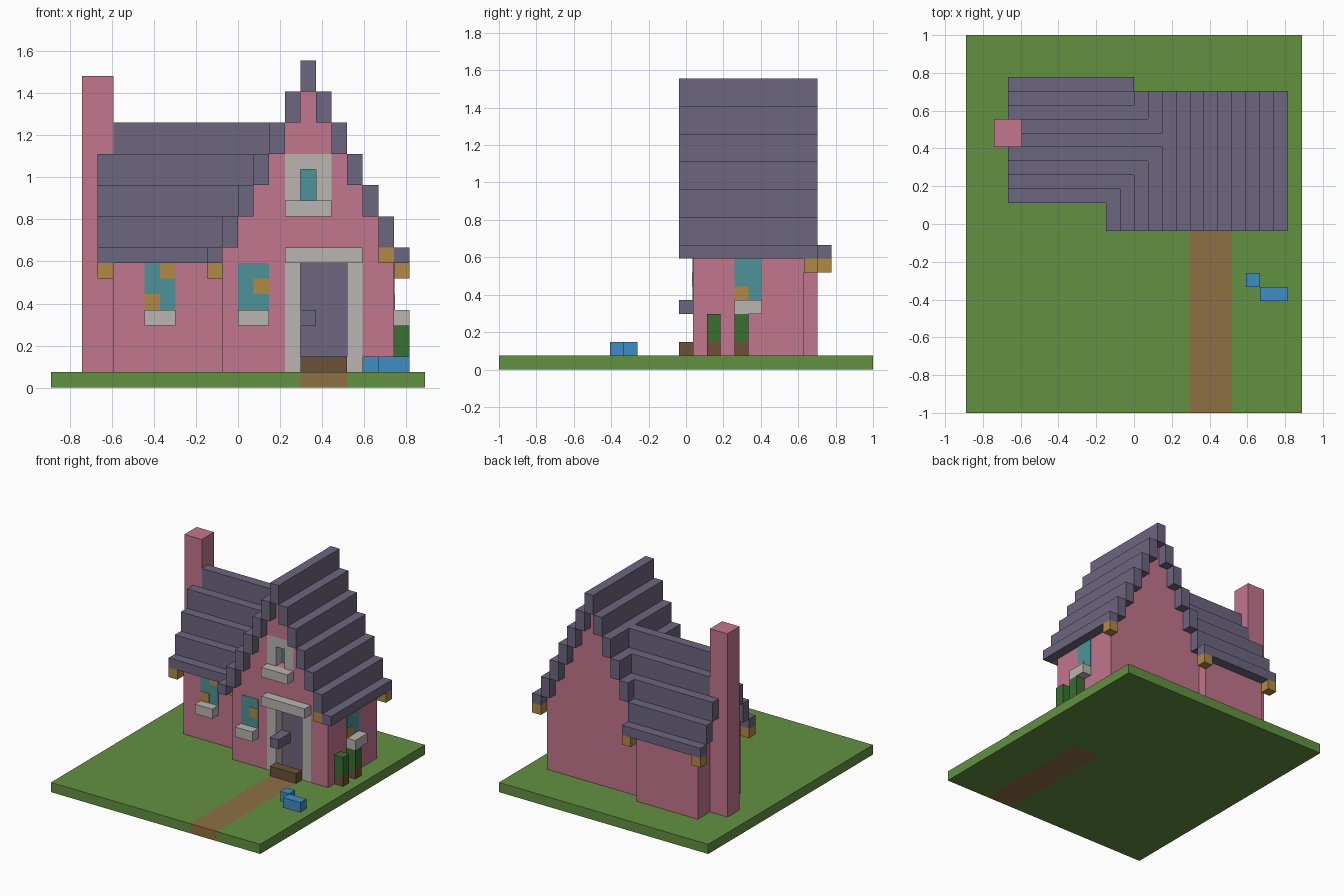
import bpy, bmesh

old = bpy.data.objects.get("Cube")
if old:
    bpy.data.objects.remove(old, do_unlink=True)

# Everything is laid out on a block grid: 24 wide, 27 deep
U = 2 / 27


def place(x, y, z):
    return ((x - 12) * U, (y - 13.5) * U, z * U)


def linear(c):
    c /= 255
    return c / 12.92 if c <= 0.04045 else ((c + 0.055) / 1.055) ** 2.4


def colour(name, *rgb):
    m = bpy.data.materials.new(name)
    value = [linear(c) for c in rgb] + [1]
    m.use_nodes = True
    m.diffuse_color = value
    m.node_tree.nodes["Principled BSDF"].inputs["Base Color"].default_value = value
    return m


grass = colour("grass_green", 98, 145, 65)
dirt = colour("path_brown", 141, 112, 66)
pink = colour("wall_pink", 194, 118, 141)
slate = colour("roof_slate", 108, 102, 126)
stone = colour("stone_grey", 185, 181, 178)
glass = colour("glass_teal", 77, 147, 153)
ochre = colour("timber_ochre", 177, 138, 66)
leaf = colour("leaf_dark_green", 56, 112, 48)
wood = colour("wood_brown", 109, 81, 53)
blue = colour("flower_blue", 61, 141, 195)


def finish(name, bm, mat):
    bmesh.ops.recalc_face_normals(bm, faces=bm.faces)
    mesh = bpy.data.meshes.new(name)
    bm.to_mesh(mesh)
    bm.free()
    mesh.materials.append(mat)
    ob = bpy.data.objects.new(name, mesh)
    bpy.context.collection.objects.link(ob)
    return ob


def blocks(name, mat, *bounds):
    """One object made of boxes, each (x0, x1, y0, y1, z0, z1) in grid units."""
    bm = bmesh.new()
    for x0, x1, y0, y1, z0, z1 in bounds:
        new = bmesh.ops.create_cube(bm, size=1)["verts"]
        for v in new:
            v.co = place(x1 if v.co.x > 0 else x0,
                         y1 if v.co.y > 0 else y0,
                         z1 if v.co.z > 0 else z0)
    return finish(name, bm, mat)


def gable(name, lo, hi, start, end, along_x):
    """Solid house body with a stepped gable profile, extruded along one axis."""
    left, right = [(lo, 1)], [(hi, 1)]
    for k in range((hi - lo + 1) // 2):
        top = 9 + 2 * k
        left += [(lo + k, top), (lo + k + 1, top)]
        right += [(hi - k, top), (hi - k - 1, top)]
    # The peak is one block wide, so its two halves share the top edge
    outline = left[:-1] + right[:-1][::-1]
    bm = bmesh.new()
    rings = [[bm.verts.new(place(d, a, z) if along_x else place(a, d, z))
              for a, z in outline] for d in (start, end)]
    for ring in rings:
        bm.faces.new(ring)
    n = len(outline)
    for i in range(n):
        j = (i + 1) % n
        bm.faces.new((rings[0][i], rings[0][j], rings[1][j], rings[1][i]))
    return finish(name, bm, pink)


# Ground with a path set into it
blocks("lawn", grass, (0, 16, 0, 27, 0, 1), (19, 24, 0, 27, 0, 1), (16, 19, 13, 27, 0, 1))
blocks("path", dirt, (16, 19, 0, 13, 0, 1))

# House bodies and chimney
main_wall = gable("main_walls", 11, 22, 14, 22, False)
gable("wing_walls", 16, 23, 4, 11, True)
blocks("chimney", pink, (2, 4, 19, 21, 1, 20))

# Recesses for the door and the gable window
cutter = blocks("recess_cutter", pink, (15, 20, 13.5, 16, 0.5, 8), (15, 18, 13.5, 16, 12, 15))
cutter.hide_render = True
cut = main_wall.modifiers.new("recesses", "BOOLEAN")
cut.object = cutter
cut.solver = "EXACT"
bpy.context.view_layer.update()
carved = bpy.data.meshes.new_from_object(
    main_wall.evaluated_get(bpy.context.evaluated_depsgraph_get()))
main_wall.modifiers.clear()
main_wall.data = carved
bpy.data.objects.remove(cutter, do_unlink=True)

# Stepped roofs
main_rows, wing_rows = [], []
for k in range(7):
    z0, z1 = (8, 9) if k == 0 else (7 + 2 * k, 9 + 2 * k)
    for x in {10 + k, 22 - k}:
        main_rows.append((x, x + 1, 13, 23, z0, z1))
    if k < 5:
        for y in {15 + k, 23 - k}:
            end = 12 if y == 23 else 10 + k
            wing_rows.append((3, end, y, y + 1, z0, z1))
blocks("main_roof", slate, *main_rows)
blocks("wing_roof", slate, *wing_rows)

# Timber blocks under the roof corners
blocks("eave_brackets", ochre, *[(x, x + 1, y, y + 1, z, z + 1) for x, y, z in (
    (3, 15, 7), (10, 15, 7), (3, 23, 7), (11, 23, 7), (22, 22, 7), (21, 13, 8))])

# Doorway
blocks("door", slate, (16, 19, 15, 16, 1, 8))
blocks("door_frame", stone, (15, 16, 14, 16, 1, 8), (19, 20, 14, 16, 1, 8))
blocks("door_lintel", stone, (15, 20, 13, 14, 8, 9))
blocks("door_handle", slate, (16, 17, 13, 15, 4, 5))
blocks("doorstep", wood, (16, 19, 13, 14, 1, 2))

# Gable window
blocks("gable_window_glass", glass, (16, 17, 15, 16, 12, 14))
blocks("gable_window_frame", stone, (15, 16, 14, 16, 12, 15),
       (17, 18, 14, 16, 12, 15), (16, 17, 14, 16, 14, 15))
blocks("gable_window_sill", stone, (15, 18, 13, 14, 11, 12))

# Flush windows: thin glass plates with timber squares and a sill
T = 0.04


def front_window(name, x, wall, squares):
    blocks(name + "_glass", glass, (x, x + 2, wall - T, wall, 5, 8))
    blocks(name + "_squares", ochre, *[
        (x + i, x + i + 1, wall - 2 * T, wall, z, z + 1) for i, z in squares])
    blocks(name + "_sill", stone, (x, x + 2, wall - 1, wall, 4, 5))


front_window("wing_window", 6, 16, [(0, 5), (1, 7)])
front_window("main_window", 12, 14, [(1, 6)])
blocks("side_window_glass", glass, (22, 22 + T, 17, 19, 5, 8))
blocks("side_window_squares", ochre, (22, 22 + 2 * T, 17, 18, 5, 6))
blocks("side_window_sill", stone, (22, 23, 17, 19, 4, 5))

# Shrubs by the side wall and flowers on the lawn
for name, y in (("front_shrub", 15), ("rear_shrub", 17)):
    blocks(name + "_stem", wood, (22, 23, y, y + 1, 1, 2))
    blocks(name + "_leaves", leaf, (22, 23, y, y + 1, 2, 4))
blocks("flowers", blue, (20, 21, 9, 10, 1, 2), (21, 23, 8, 9, 1, 2))
